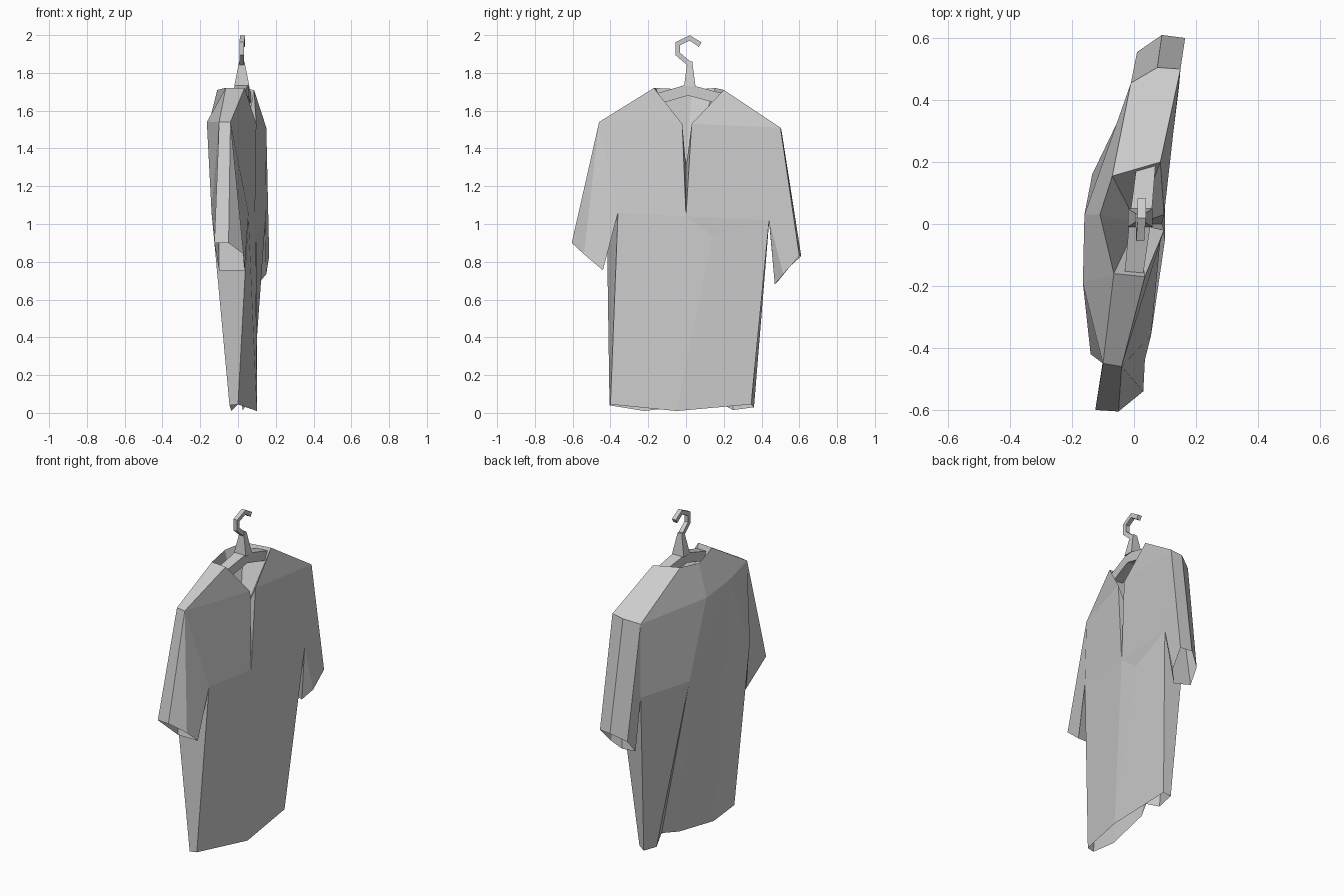
import bpy
import bmesh
from mathutils import Vector

cube = bpy.data.objects.get("Cube")
if cube:
    bpy.data.objects.remove(cube, do_unlink=True)

GREY = (0.6, 0.6, 0.6, 1.0)
cloth = bpy.data.materials.new("light_grey")
cloth.use_nodes = True
cloth.diffuse_color = GREY
cloth.node_tree.nodes["Principled BSDF"].inputs["Base Color"].default_value = GREY


def add_object(name, bm):
    """Turn a bmesh into a flat shaded object with the single material."""
    bmesh.ops.recalc_face_normals(bm, faces=bm.faces)
    mesh = bpy.data.meshes.new(name)
    bm.to_mesh(mesh)
    bm.free()
    mesh.materials.append(cloth)
    obj = bpy.data.objects.new(name, mesh)
    bpy.context.scene.collection.objects.link(obj)
    return obj


def panels(name, points, outlines):
    """Sew cloth panels; each outline lists the names of its corners in order."""
    bm = bmesh.new()
    verts = {}
    for outline in outlines:
        for key in outline.split():
            if key not in verts:
                verts[key] = bm.verts.new(points[key])
        bm.faces.new([verts[key] for key in outline.split()])
    return add_object(name, bm)


def sweep(name, rings):
    """Join square cross-sections (centre, half width in x, half side vector) into a closed bar."""
    bm = bmesh.new()
    loops = []
    for centre, half_x, side in rings:
        c, s, w = Vector(centre), Vector(side), Vector((half_x, 0, 0))
        loops.append([bm.verts.new(p) for p in (c - w - s, c + w - s, c + w + s, c - w + s)])
    for a, b in zip(loops, loops[1:]):
        for i in range(4):
            j = (i + 1) % 4
            bm.faces.new((a[i], a[j], b[j], b[i]))
    bm.faces.new(loops[0])
    bm.faces.new(loops[-1])
    return add_object(name, bm)


# Chest side of the shirt
chest = {
    "neck_right": (.035, -.17, 1.72), "collar_right": (.097, -.02, 1.53),
    "slit": (.09, 0, 1.04), "collar_left": (.097, .03, 1.53),
    "neck_left": (.085, .20, 1.71), "tip_right": (-.04, -.46, 1.54),
    "tip_left": (.15, .50, 1.51), "armpit_right": (.055, -.36, 1.06),
    "armpit_left": (.145, .44, 1.02), "hem_right": (0, -.40, .045),
    "hem_middle": (.10, -.05, .01), "hem_left": (.075, .345, .045),
    "dent": (.10, .14, .94), "lining": (.01, 0, 1.3),
}

# Back side of the shirt, with a pleat running down to the hem
back = {
    "nape_right": (-.065, -.16, 1.72), "nape": (-.11, .03, 1.71),
    "nape_left": (-.07, .155, 1.72), "back_tip_right": (-.10, -.45, 1.54),
    "blade_right": (-.165, -.19, 1.54), "blade": (-.16, .03, 1.51),
    "back_tip_left": (-.01, .455, 1.47), "top_tip_left": (.075, .505, 1.50),
    "back_armpit_right": (-.14, -.42, 1.06), "back_armpit_left": (0, .44, 1.01),
    "fold": (-.135, .16, 1.04), "tail_right": (-.045, -.405, .04),
    "tail_low": (-.035, -.22, .01), "pleat_back": (0, .066, .045),
    "pleat_deep": (.05, .165, .06), "pleat_edge": (.025, .25, .015),
    "tail_left": (.035, .36, .03),
}
body = {**chest, **back}

panels("shirt_body", body, [
    # chest
    "tip_right collar_right neck_right",
    "tip_right armpit_right slit collar_right",
    "armpit_right hem_right hem_middle slit",
    "tip_left neck_left collar_left",
    "tip_left collar_left slit armpit_left",
    "armpit_left slit dent",
    "slit hem_middle dent",
    "dent hem_middle hem_left armpit_left",
    # shoulders
    "neck_right nape_right back_tip_right tip_right",
    "neck_left tip_left top_tip_left back_tip_left nape_left",
    # upper back
    "nape_right blade_right back_tip_right",
    "nape_right nape blade blade_right",
    "nape nape_left back_tip_left blade",
    "blade_right back_armpit_right back_tip_right",
    "blade_right blade fold",
    "blade back_tip_left back_armpit_left fold",
    # lower back
    "blade_right tail_low tail_right back_armpit_right",
    "blade_right fold pleat_back tail_low",
    "fold pleat_deep pleat_back",
    "fold pleat_edge pleat_deep",
    "fold back_armpit_left tail_left pleat_edge",
    # sides
    "back_armpit_left armpit_left hem_left tail_left",
    "armpit_right back_armpit_right tail_right hem_right",
])

# Lapels and lining turned in behind the neck opening
panels("neck_lining", body, [
    "neck_right collar_right lining",
    "collar_right slit lining",
    "slit collar_left lining",
    "collar_left neck_left lining",
    "neck_left nape_left lining",
    "nape_left nape lining",
    "nape nape_right lining",
    "nape_right neck_right lining",
])

# Sleeves, open at the cuff
cuff_right = {
    "cuff_back": (-.125, -.60, .90), "cuff_front": (-.05, -.605, .90),
    "cuff_bend": (.03, -.54, .84), "cuff_inner": (.035, -.44, .755),
    "cuff_inner_back": (-.10, -.44, .755),
}
panels("right_sleeve", {**body, **cuff_right}, [
    "tip_right cuff_front cuff_bend",
    "tip_right cuff_bend cuff_inner armpit_right",
    "tip_right back_tip_right cuff_back cuff_front",
    "back_tip_right back_armpit_right cuff_inner_back cuff_back",
    "armpit_right cuff_inner cuff_inner_back back_armpit_right",
])

cuff_left = {
    "cuff_front": (.165, .60, .83), "cuff_middle": (.09, .61, .83),
    "cuff_back": (.01, .555, .78), "cuff_bend": (.15, .515, .735),
    "cuff_inner": (.105, .47, .68), "cuff_inner_back": (0, .49, .70),
}
panels("left_sleeve", {**body, **cuff_left}, [
    "tip_left armpit_left cuff_bend cuff_front",
    "armpit_left cuff_inner cuff_bend",
    "tip_left cuff_front cuff_middle top_tip_left",
    "top_tip_left cuff_middle cuff_back back_tip_left",
    "back_tip_left cuff_back cuff_inner_back back_armpit_left",
    "back_armpit_left cuff_inner_back cuff_inner armpit_left",
])

# Hanger: sloping arms, tapered post and bent hook
bar = (0, 0, .03)
sweep("hanger_arms", [((0, -.16, 1.66), .03, bar), ((.02, .01, 1.71), .035, bar),
                      ((.04, .20, 1.66), .03, bar)])
sweep("hanger_post", [((.02, .02, 1.73), .04, (0, .03, 0)),
                      ((.02, .02, 1.86), .014, (0, .013, 0))])
hook_path = [((.02, .015, 1.85), (.006, .012)), ((.02, -.043, 1.90), (.012, .006)),
             ((.02, -.043, 1.955), (.012, -.008)), ((.025, .02, 1.985), (0, -.014)),
             ((.025, .075, 1.95), (-.007, -.012))]
sweep("hanger_hook", [(c, .013, (0, *side)) for c, side in hook_path])
